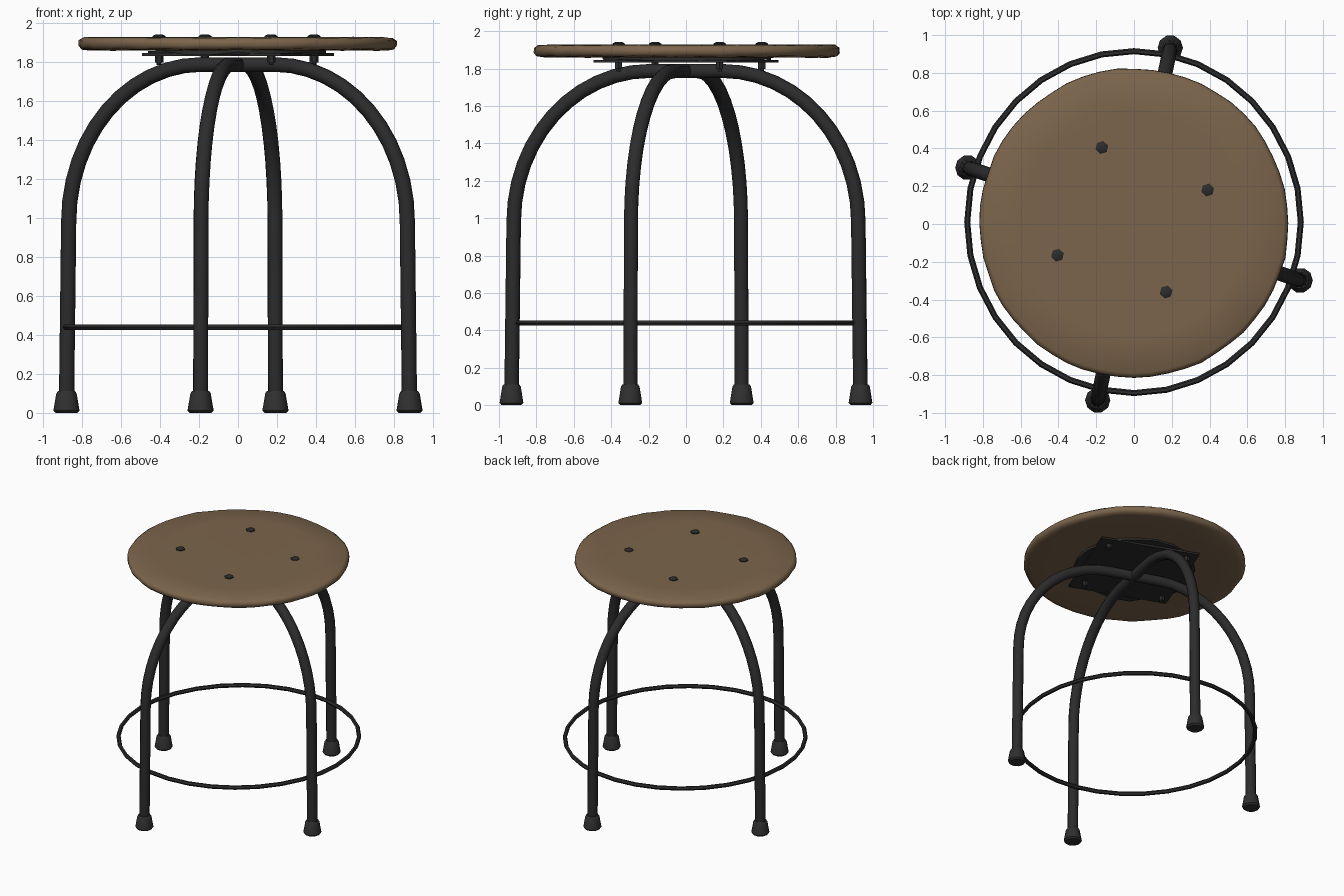
import bpy, bmesh, math, random
from math import sin, cos, pi, radians

if "Cube" in bpy.data.objects:
    bpy.data.objects.remove(bpy.data.objects["Cube"])
random.seed(4)


def material(name, rgb):
    m = bpy.data.materials.new(name)
    m.diffuse_color = (*rgb, 1)
    m.use_nodes = True
    m.node_tree.nodes["Principled BSDF"].inputs["Base Color"].default_value = m.diffuse_color
    return m


WOOD = material("brown wood", (0.2, 0.13, 0.072))
METAL = material("black metal", (0.025, 0.025, 0.026))
RUBBER = material("dark rubber", (0.029, 0.029, 0.03))


def add_mesh(name, me, mat, angle=40):
    me.materials.clear()
    me.materials.append(mat)
    ob = bpy.data.objects.new(name, me)
    bpy.context.scene.collection.objects.link(ob)
    bpy.ops.object.select_all(action='DESELECT')
    ob.select_set(True)
    bpy.context.view_layer.objects.active = ob
    bpy.ops.object.shade_smooth_by_angle(angle=radians(angle))
    return ob


def lathe(name, profile, sides, mat, loc=(0, 0), turn=0.0, wobble=0.0, angle=40):
    """Stack of (radius, z) rings with capped ends; wobble roughens the rings."""
    bm = bmesh.new()
    rough = [random.uniform(-wobble, wobble) for _ in range(sides)]
    rings = []
    for r, z in profile:
        ring = []
        for i in range(sides):
            a = turn + 2 * pi * i / sides
            rr = r + rough[i]
            zz = z + random.uniform(-wobble, wobble) * 0.7
            ring.append(bm.verts.new((loc[0] + rr * cos(a), loc[1] + rr * sin(a), zz)))
        rings.append(ring)
    for lo, hi in zip(rings, rings[1:]):
        for i in range(sides):
            j = (i + 1) % sides
            bm.faces.new((lo[i], lo[j], hi[j], hi[i]))
    bm.faces.new(rings[0][::-1])
    bm.faces.new(rings[-1])
    me = bpy.data.meshes.new(name)
    bm.to_mesh(me)
    bm.free()
    return add_mesh(name, me, mat, angle)


def tube(name, pts, radius, mat, res, cyclic=False):
    cu = bpy.data.curves.new(name + "_path", 'CURVE')
    cu.dimensions = '3D'
    cu.bevel_depth = radius
    cu.bevel_resolution = res
    cu.use_fill_caps = True
    sp = cu.splines.new('POLY')
    sp.points.add(len(pts) - 1)
    for p, co in zip(sp.points, pts):
        p.co = (*co, 1)
    sp.use_cyclic_u = cyclic
    tmp = bpy.data.objects.new("tmp", cu)
    bpy.context.scene.collection.objects.link(tmp)
    bpy.context.view_layer.update()
    me = bpy.data.meshes.new_from_object(tmp)
    bpy.data.objects.remove(tmp)
    return add_mesh(name, me, mat, 50)


# Wooden seat with a slightly rough rim
lathe("seat", [(0.6, 1.861), (0.77, 1.86), (0.805, 1.866), (0.819, 1.885),
               (0.817, 1.91), (0.795, 1.925), (0.6, 1.927)], 56, WOOD,
      loc=(0, 0.005), wobble=0.004, angle=60)

# Two crossing bent-tube arches, each forming a pair of legs
FLAT, SPRING, TOP = 0.2, 0.98, 1.787


def arch(name, foot):
    length = math.hypot(*foot)
    d = (foot[0] / length, foot[1] / length)
    knee = length - 0.012
    half = [(length, 0.03), (length - 0.006, 0.5)]
    for i in range(13):
        t = pi / 2 * i / 12
        half.append((FLAT + (knee - FLAT) * cos(t), SPRING + (TOP - SPRING) * sin(t)))
    prof = half + [(-s, z) for s, z in reversed(half)]
    tube(name, [(s * d[0], s * d[1], z) for s, z in prof], 0.039, METAL, 3)


FEET = {"side": (0.88, -0.298), "front_back": (0.192, 0.933)}
for label, foot in FEET.items():
    arch(label + "_leg_arch", foot)
    # Rubber feet on both ends
    for n, s in (("a", 1), ("b", -1)):
        lathe(f"{label}_foot_{n}", [(0.055, 0), (0.067, 0.012), (0.064, 0.03),
                                    (0.052, 0.1), (0.044, 0.112)], 10, RUBBER,
              loc=(foot[0] * s, foot[1] * s))

# Thin foot-rest ring
tube("foot_ring", [(0.883 * cos(2 * pi * i / 32), 0.01 + 0.905 * sin(2 * pi * i / 32), 0.44)
                   for i in range(32)], 0.016, METAL, 1, cyclic=True)

# Square mounting plate and the uneven pad between plate and seat
TURN = radians(24)
lathe("mounting_plate", [(0.54, 1.832), (0.54, 1.846)], 4, METAL, turn=TURN)
lathe("seat_pad", [(0.45, 1.845), (0.45, 1.864)], 20, METAL, wobble=0.012)

# Bolts through the seat: domed hex head, shaft and nut
for i, (x, y) in enumerate([(0.39, 0.18), (-0.17, 0.405), (-0.405, -0.165), (0.17, -0.36)]):
    lathe(f"bolt_head_{i + 1}", [(0.035, 1.92), (0.035, 1.933), (0.02, 1.941)], 6, METAL,
          loc=(x, y), turn=0.3)
    lathe(f"bolt_shaft_{i + 1}", [(0.012, 1.785), (0.012, 1.92)], 8, METAL, loc=(x, y))
    lathe(f"bolt_nut_{i + 1}", [(0.022, 1.798), (0.022, 1.832)], 6, METAL, loc=(x, y))
